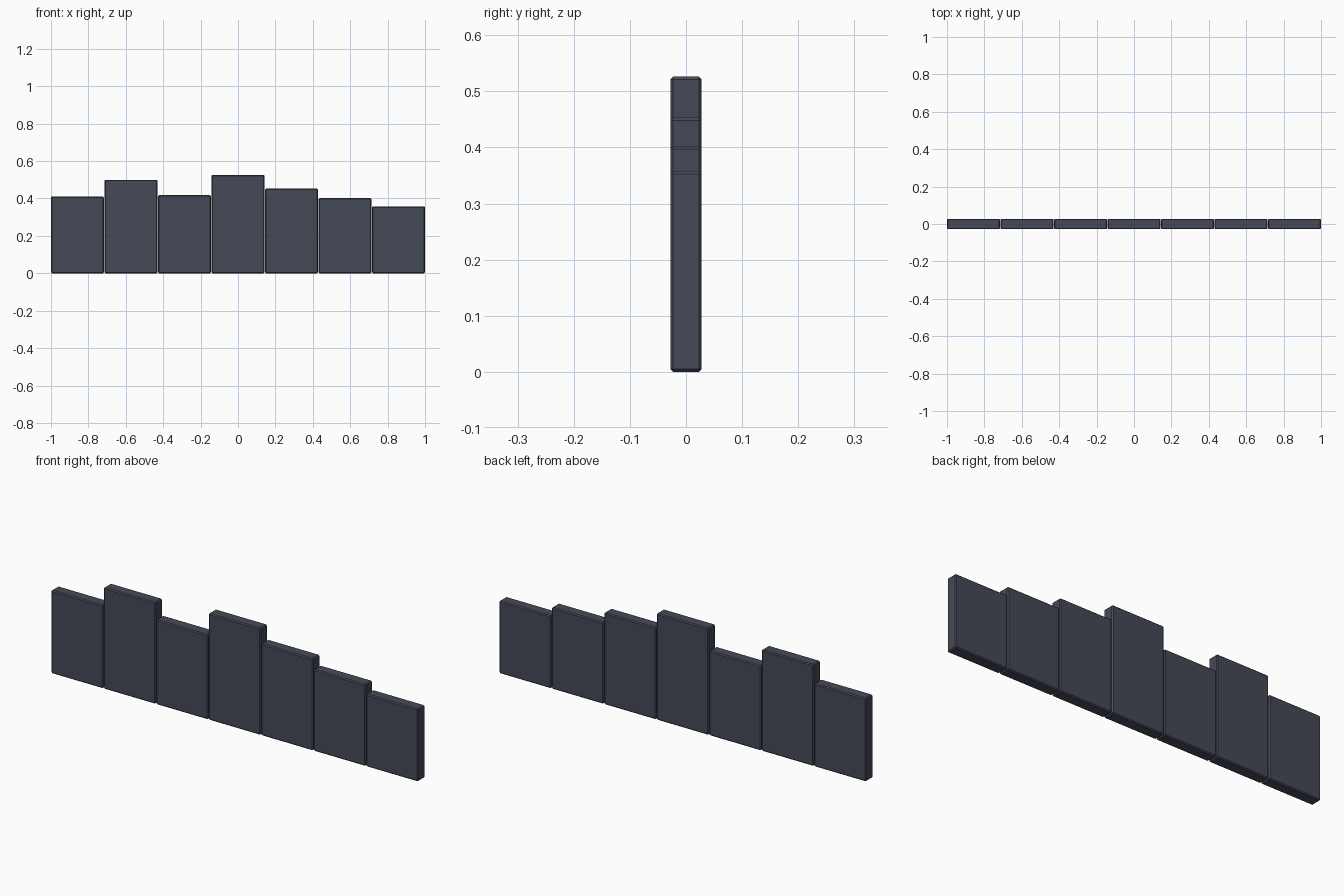
import bpy

if "Cube" in bpy.data.objects:
    bpy.data.objects.remove(bpy.data.objects["Cube"])

HEIGHTS = [0.41, 0.50, 0.418, 0.526, 0.453, 0.402, 0.358]
GAP = 0.004
DEPTH = 0.056
WIDTH = (2.0 - GAP * (len(HEIGHTS) - 1)) / len(HEIGHTS)

slate = bpy.data.materials.new("dark_slate")
slate.diffuse_color = (0.06, 0.068, 0.095, 1)
slate.use_nodes = True
slate.node_tree.nodes["Principled BSDF"].inputs["Base Color"].default_value = slate.diffuse_color


def panel(index, height):
    x = -1 + WIDTH / 2 + index * (WIDTH + GAP)
    bpy.ops.mesh.primitive_cube_add(size=1, location=(x, 0, height / 2))
    ob = bpy.context.object
    ob.name = f"panel_{index + 1}"
    ob.scale = (WIDTH, DEPTH, height)
    bpy.ops.object.transform_apply(location=False, rotation=False, scale=True)
    ob.data.materials.append(slate)
    # thin chamfer on every edge
    bevel = ob.modifiers.new("chamfer", 'BEVEL')
    bevel.width = 0.005
    bevel.segments = 1


# row of upright panels of stepped height
for i, h in enumerate(HEIGHTS):
    panel(i, h)
